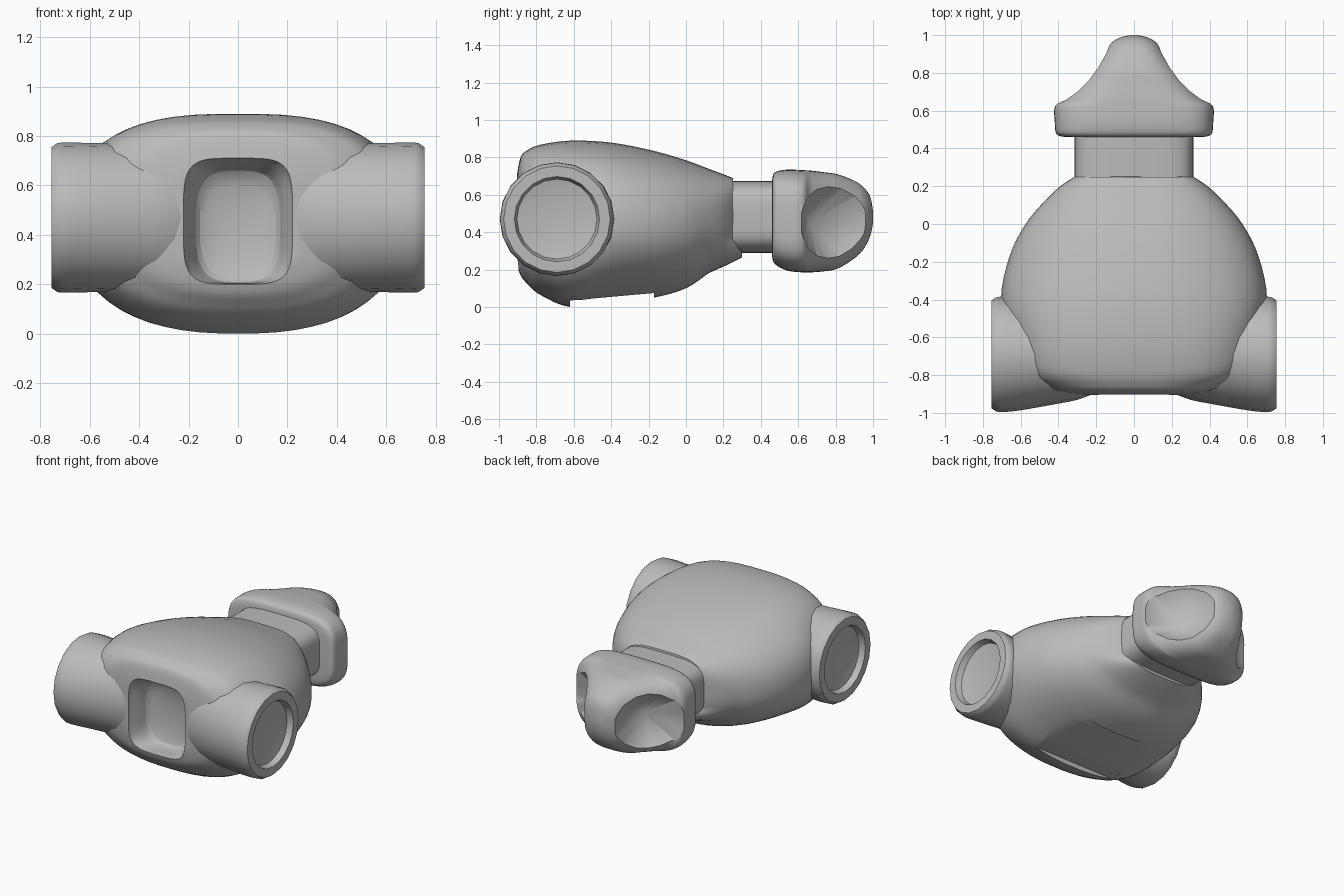
import bpy, bmesh, math
from mathutils import Vector

cube = bpy.data.objects.get("Cube")
if cube:
    bpy.data.objects.remove(cube, do_unlink=True)

grey = bpy.data.materials.new("plain_grey")
grey.use_nodes = True
tone = (0.5, 0.5, 0.5, 1)
grey.diffuse_color = tone
grey.node_tree.nodes["Principled BSDF"].inputs["Base Color"].default_value = tone


def finish(name, bm):
    bmesh.ops.recalc_face_normals(bm, faces=bm.faces[:])
    mesh = bpy.data.meshes.new(name)
    bm.to_mesh(mesh)
    bm.free()
    mesh.materials.append(grey)
    obj = bpy.data.objects.new(name, mesh)
    bpy.context.collection.objects.link(obj)
    return obj


def activate(obj):
    bpy.ops.object.select_all(action="DESELECT")
    obj.select_set(True)
    bpy.context.view_layer.objects.active = obj


def smooth(obj, angle=35):
    activate(obj)
    bpy.ops.object.shade_smooth_by_angle(angle=math.radians(angle))


def cut(obj, cutter):
    cutter.hide_render = True
    mod = obj.modifiers.new("cut", "BOOLEAN")
    mod.operation = "DIFFERENCE"
    mod.solver = "EXACT"
    mod.object = cutter
    activate(obj)
    bpy.ops.object.modifier_apply(modifier=mod.name)
    bpy.data.objects.remove(cutter, do_unlink=True)


def refine(rings, steps):
    """Smoothly interpolate a list of cross-section parameters."""
    out = []
    last = len(rings) - 1
    for i in range(last):
        a, b, c, d = (rings[max(i - 1, 0)], rings[i], rings[i + 1],
                      rings[min(i + 2, last)])
        for s in range(steps):
            t = s / steps
            out.append([q + t / 2 * (r - p + t * (2*p - 5*q + 4*r - u
                        + t * (3*(q - r) + u - p)))
                        for p, q, r, u in zip(a, b, c, d)])
    return out + [rings[-1]]


def bridge(bm, loops):
    count = len(loops[0])
    for a, b in zip(loops, loops[1:]):
        for i in range(count):
            j = (i + 1) % count
            bm.faces.new((a[i], a[j], b[j], b[i]))


def fan(bm, loop, tip):
    for i, v in enumerate(loop):
        bm.faces.new((v, loop[(i + 1) % len(loop)], tip))


def loft(name, rings, steps=4, count=56, belly=1):
    """Rings along y: (y, half width, bottom, top, squareness)."""
    bm = bmesh.new()
    loops = []
    for y, w, lo, hi, n in refine(rings, steps):
        loop = []
        for i in range(count):
            a = 2 * math.pi * (i + 0.5) / count
            c, s = math.cos(a), math.sin(a)
            m = n if s > 0 else n * belly
            x = w * math.copysign(abs(c) ** (2 / m), c)
            z = (lo + hi) / 2 + (hi - lo) / 2 * math.copysign(abs(s) ** (2 / m), s)
            loop.append(bm.verts.new((x, y, z)))
        loops.append(loop)
    bridge(bm, loops)
    bm.faces.new(loops[0])
    bm.faces.new(loops[-1])
    return finish(name, bm)


# Chest shell, rounder below than above
chest = loft("chest", [
    (-.905, .28, .23, .70, 2.8), (-.885, .42, .17, .80, 2.8),
    (-.85, .51, .125, .838, 2.8), (-.78, .60, .065, .868, 2.9),
    (-.62, .655, .0, .89, 2.8), (-.4, .705, .02, .88, 2.45),
    (-.17, .66, .05, .835, 2.35), (0, .575, .10, .785, 2.4),
    (.12, .475, .18, .74, 2.6), (.2, .39, .23, .71, 3),
    (.25, .315, .265, .69, 3.6)], belly=.87)

# Lower lip of the chest reaches further under the waist
for v in chest.data.vertices:
    fade = min(1, max(0, (v.co.y - .12) / .13))
    v.co.y += fade * min(.05, .7 * max(0, .36 - v.co.z))

# Neck socket, a dished bowl
cut(chest, loft("neck_cutter", [
    (-1, .235, .19, .72, 4.5), (-.9, .22, .2, .71, 4.5),
    (-.84, .19, .205, .68, 4), (-.78, .17, .21, .66, 3.2),
    (-.75, .13, .26, .60, 2.8), (-.735, .04, .40, .48, 2.4)], steps=2))

# Wedge-shaped recess underneath
bm = bmesh.new()
bmesh.ops.create_cube(bm, size=1)
for v in bm.verts:
    front = v.co.y < 0
    top = v.co.z > 0
    v.co = Vector((math.copysign(.33, v.co.x), -.62 if front else -.17,
                   (.035 if front else .075) if top else -.2))
cut(chest, finish("recess_cutter", bm))
smooth(chest, 20)


# Shoulders: (x, depth radius, height radius), flattening inwards, dished end
profile = [(.22, .211, .29), (.3, .241, .295), (.39, .259, .298),
           (.5, .279, .3), (.6, .296, .302), (.69, .306, .304),
           (.73, .302, .302), (.755, .285, .285), (.755, .228, .228),
           (.715, .214, .214)]


def shoulder(name, side, count=20):
    bm = bmesh.new()
    loops = []
    for x, depth, height in refine(profile[:7], 2) + profile[7:]:
        loops.append([bm.verts.new((side * x,
                      -.69 + depth * math.cos(2 * math.pi * i / count),
                      .47 + height * math.sin(2 * math.pi * i / count)))
                      for i in range(count)])
    bridge(bm, loops)
    bm.faces.new(loops[0])
    fan(bm, loops[-1], bm.verts.new((side * .672, -.69, .47)))
    smooth(finish(name, bm))


shoulder("left_shoulder", 1)
shoulder("right_shoulder", -1)

# Waist block
smooth(loft("waist", [(.18, .315, .29, .675, 4), (.53, .315, .29, .675, 4)],
            steps=1))

# Hips
hips = loft("hips", [
    (.46, .36, .27, .68, 4), (.475, .41, .23, .72, 4),
    (.54, .42, .195, .735, 3.8), (.625, .418, .185, .732, 3.6),
    (.665, .36, .185, .73, 3.4), (.73, .30, .19, .722, 3.2),
    (.81, .235, .205, .71, 3), (.9, .165, .26, .675, 2.8),
    (.95, .13, .31, .64, 2.6), (.985, .08, .38, .59, 2.3),
    (1, .02, .45, .51, 2)])

# Conical leg sockets, sunk square to the slanted hip sides
for side in (1, -1):
    out = Vector((side * .74, .67, 0))
    along = Vector((side * -.67, .74, 0))
    centre = Vector((side * .275, .79, .45))
    bm = bmesh.new()
    rim = []
    for i in range(14):
        a = 2 * math.pi * (i + 0.5) / 14
        rim.append(bm.verts.new(centre + out * .1 + along * .36 * math.cos(a)
                                + Vector((0, 0, .38 * math.sin(a)))))
    bm.faces.new(rim)
    fan(bm, rim, bm.verts.new(centre - out * .2))
    cut(hips, finish("leg_cutter", bm))
smooth(hips)
